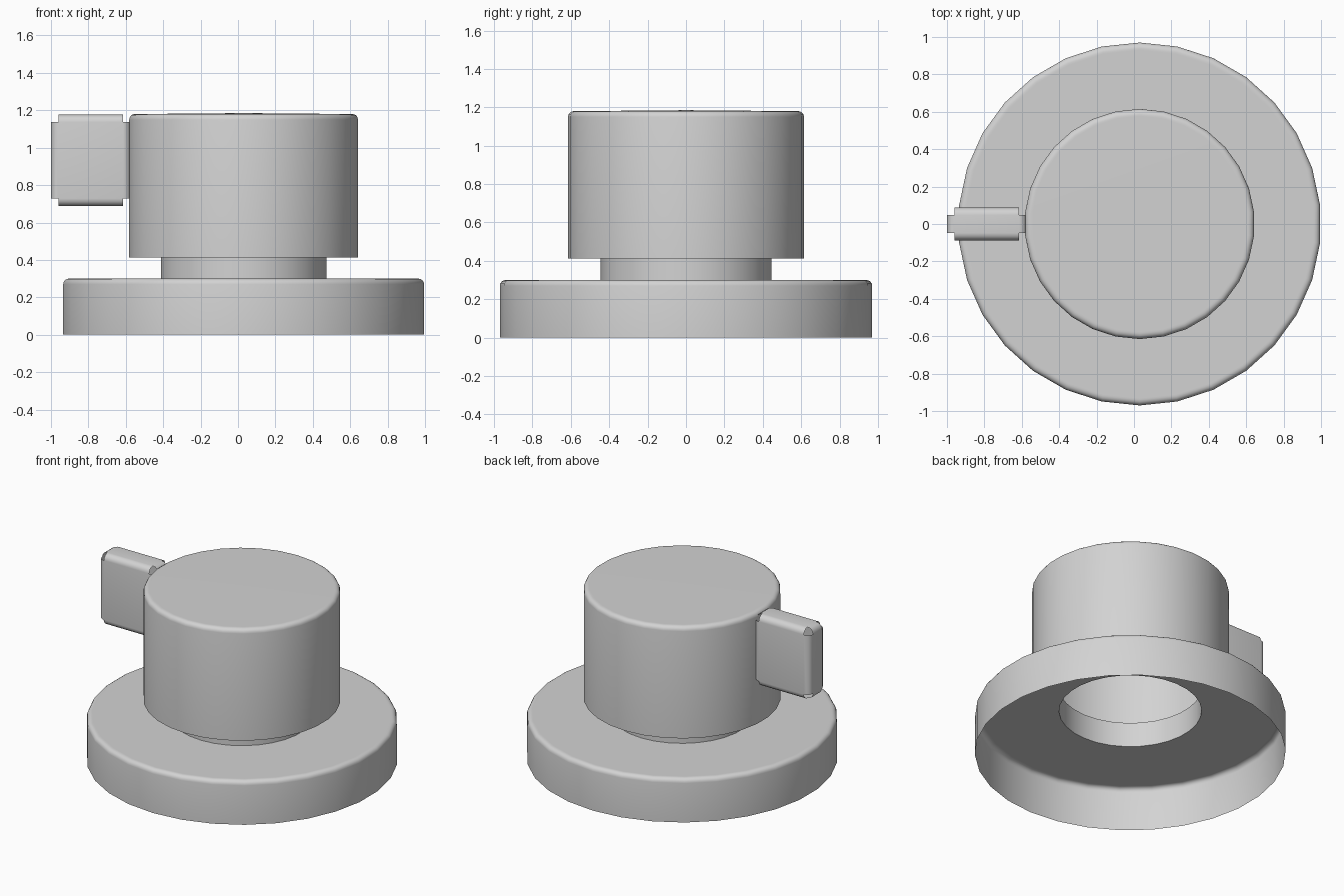
import bpy, bmesh, math
from mathutils import Matrix

cube = bpy.data.objects.get("Cube")
if cube:
    bpy.data.objects.remove(cube, do_unlink=True)

SIDES = 30
AXIS_X = 0.03      # the round parts share this axis

grey = bpy.data.materials.new("light grey")
grey.use_nodes = True
colour = (0.65, 0.65, 0.65, 1)
grey.diffuse_color = colour
grey.node_tree.nodes["Principled BSDF"].inputs["Base Color"].default_value = colour


def finish(name, bm):
    mesh = bpy.data.meshes.new(name)
    bm.to_mesh(mesh)
    bm.free()
    mesh.materials.append(grey)
    obj = bpy.data.objects.new(name, mesh)
    bpy.context.collection.objects.link(obj)
    bpy.ops.object.select_all(action='DESELECT')
    obj.select_set(True)
    bpy.context.view_layer.objects.active = obj
    bpy.ops.object.shade_smooth_by_angle(angle=math.radians(35))
    return obj


def rounded_rim(radius, top, bevel, steps=4):
    """Quarter-round profile from the wall to the top face."""
    points = []
    for i in range(steps + 1):
        a = math.pi / 2 * i / steps
        points.append((radius - bevel * (1 - math.cos(a)),
                       top - bevel * (1 - math.sin(a))))
    # support loop keeps the top face flat
    points.append((radius - bevel * 1.3, top))
    return points


def turned(name, profile):
    """Open shell turned around the axis; a zero radius closes it."""
    bm = bmesh.new()
    rings = []
    for r, z in profile:
        if r == 0:
            rings.append([bm.verts.new((AXIS_X, 0, z))] * SIDES)
            continue
        ring = []
        for k in range(SIDES):
            a = math.pi / 2 + math.tau * k / SIDES
            ring.append(bm.verts.new((AXIS_X + r * math.cos(a), r * math.sin(a), z)))
        rings.append(ring)
    for low, high in zip(rings, rings[1:]):
        for k in range(SIDES):
            n = (k + 1) % SIDES
            corners = [low[k], low[n], high[n], high[k]]
            bm.faces.new(list(dict.fromkeys(corners)))
    return finish(name, bm)


def rounded_bar(name, low, high, bevel):
    """Box with rounded edges and open corners."""
    size = [h - l for l, h in zip(low, high)]
    centre = [(h + l) / 2 for l, h in zip(low, high)]
    bm = bmesh.new()
    bmesh.ops.create_cube(bm, size=1, matrix=Matrix.Diagonal((*size, 1)))
    bmesh.ops.bevel(bm, geom=bm.edges[:], offset=bevel, segments=4,
                    profile=0.5, affect='EDGES')
    corners = [f for f in bm.faces
               if all(abs(c) > s / 2 - bevel + 0.001
                      for c, s in zip(f.calc_center_median(), size))]
    bmesh.ops.delete(bm, geom=corners, context='FACES')
    bmesh.ops.translate(bm, verts=bm.verts[:], vec=centre)
    return finish(name, bm)


# Base flange, hollow underneath, with a round hole for the neck
turned("base_flange", [(0.97, 0)] + rounded_rim(0.97, 0.30, 0.03) + [(0.445, 0.30)])

# Neck tube reaching a little way into the knob
turned("neck", [(0.445, 0.30), (0.445, 0.47)])

# Knob, open below, with a very slightly domed top
turned("knob", [(0.615, 0.413)] + rounded_rim(0.615, 1.18, 0.03) + [(0, 1.185)])

# Flat lever on the knob's right side
rounded_bar("lever", (-1.0, -0.088, 0.688), (-0.575, 0.088, 1.177), 0.04)
